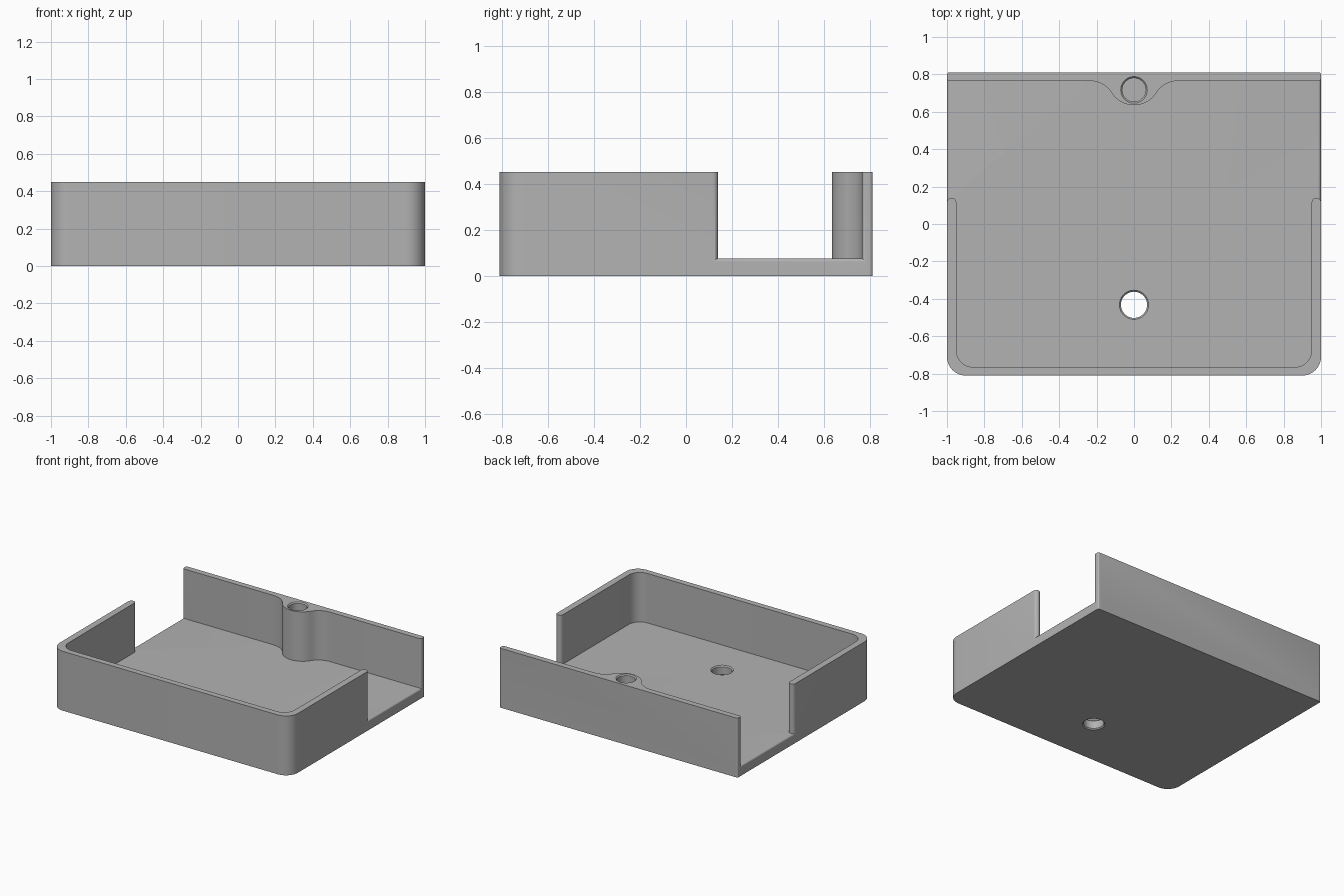
import bpy, bmesh
from math import sin, cos, radians, asin, degrees, tau

cube = bpy.data.objects.get("Cube")
if cube:
    bpy.data.objects.remove(cube)

H = 0.45        # wall height
FLOOR = 0.075   # floor thickness

grey = bpy.data.materials.new("plain grey")
grey.use_nodes = True
COLOUR = (0.45, 0.45, 0.45, 1)
grey.diffuse_color = COLOUR
grey.node_tree.nodes["Principled BSDF"].inputs["Base Color"].default_value = COLOUR


def arc(cx, cy, r, a0, a1, n=10):
    angles = [radians(a0 + (a1 - a0) * i / n) for i in range(n + 1)]
    return [(cx + r * cos(a), cy + r * sin(a)) for a in angles]


def mirrored(half):
    """Close a right-hand half outline with its mirror image."""
    return half + [(-x, y) for x, y in reversed(half) if abs(x) > 1e-5]


def loft(name, rings):
    """Solid through a stack of (outline, z) rings."""
    bm = bmesh.new()
    loops = [[bm.verts.new((x, y, z)) for x, y in pts] for pts, z in rings]
    n = len(loops[0])
    for low, high in zip(loops, loops[1:]):
        for i in range(n):
            j = (i + 1) % n
            bm.faces.new((low[i], low[j], high[j], high[i]))
    bm.faces.new(loops[0][::-1])
    bm.faces.new(loops[-1])
    bmesh.ops.recalc_face_normals(bm, faces=bm.faces)
    mesh = bpy.data.meshes.new(name)
    bm.to_mesh(mesh)
    bm.free()
    mesh.materials.append(grey)
    ob = bpy.data.objects.new(name, mesh)
    bpy.context.collection.objects.link(ob)
    return ob


def round_cutter(name, y, rings):
    return loft(name, [(arc(0, y, r, 0, 360, 48)[:-1], z) for r, z in rings])


def combine(ob, other, operation):
    """Apply a boolean and discard the helper."""
    mod = ob.modifiers.new(operation.title(), 'BOOLEAN')
    mod.operation, mod.object, mod.solver = operation, other, 'EXACT'
    bpy.context.view_layer.objects.active = ob
    bpy.ops.object.modifier_apply(modifier=mod.name)
    bpy.data.objects.remove(other)


# Floor slab, its upper rim rounded (exposed only in the side openings)
def floor_outline(d):
    return mirrored(arc(0.9, -0.71, 0.1 - d, -90, 0) + arc(0.97, 0.78, 0.03 - d, 0, 90))


R = 0.015
rim = [(floor_outline(R - R * cos(t)), FLOOR - R + R * sin(t))
       for t in [tau / 4 * i / 5 for i in range(6)]]
tray = loft("tray", [(floor_outline(0), 0)] + rim)

# Front wall wrapping round both sides, with rounded ends
front = mirrored(arc(0.9, -0.71, 0.1, -90, 0)
                 + arc(0.975, 0.115, 0.025, 0, 180)
                 + arc(0.86, -0.675, 0.09, 0, -90))
combine(tray, loft("front_wall", [(front, 0), (front, H)]), 'UNION')

# Back wall swelling into a boss in the middle
theta = degrees(asin(0.236 / 0.28))
back = mirrored(arc(0, 0.775, 0.14, -90, theta - 90)
                + arc(0.236, 0.625, 0.14, theta + 90, 90)[1:]
                + arc(0.985, 0.78, R, -90, 0, 5)
                + arc(0.99, 0.8, 0.01, 0, 90, 4))
combine(tray, loft("back_wall", [(back, 0), (back, H)]), 'UNION')

# Chamfered through hole in the floor
combine(tray, round_cutter("floor_hole", -0.432, [
    (0.088, -0.01), (0.07, 0.008), (0.07, FLOOR - 0.008), (0.088, FLOOR + 0.01)]), 'DIFFERENCE')

# Chamfered blind hole in the boss
combine(tray, round_cutter("boss_hole", 0.717, [
    (0.063, 0.15), (0.063, H - 0.008), (0.081, H + 0.01)]), 'DIFFERENCE')

bpy.ops.object.select_all(action='DESELECT')
tray.select_set(True)
bpy.context.view_layer.objects.active = tray
bpy.ops.object.shade_smooth_by_angle(angle=radians(30))
